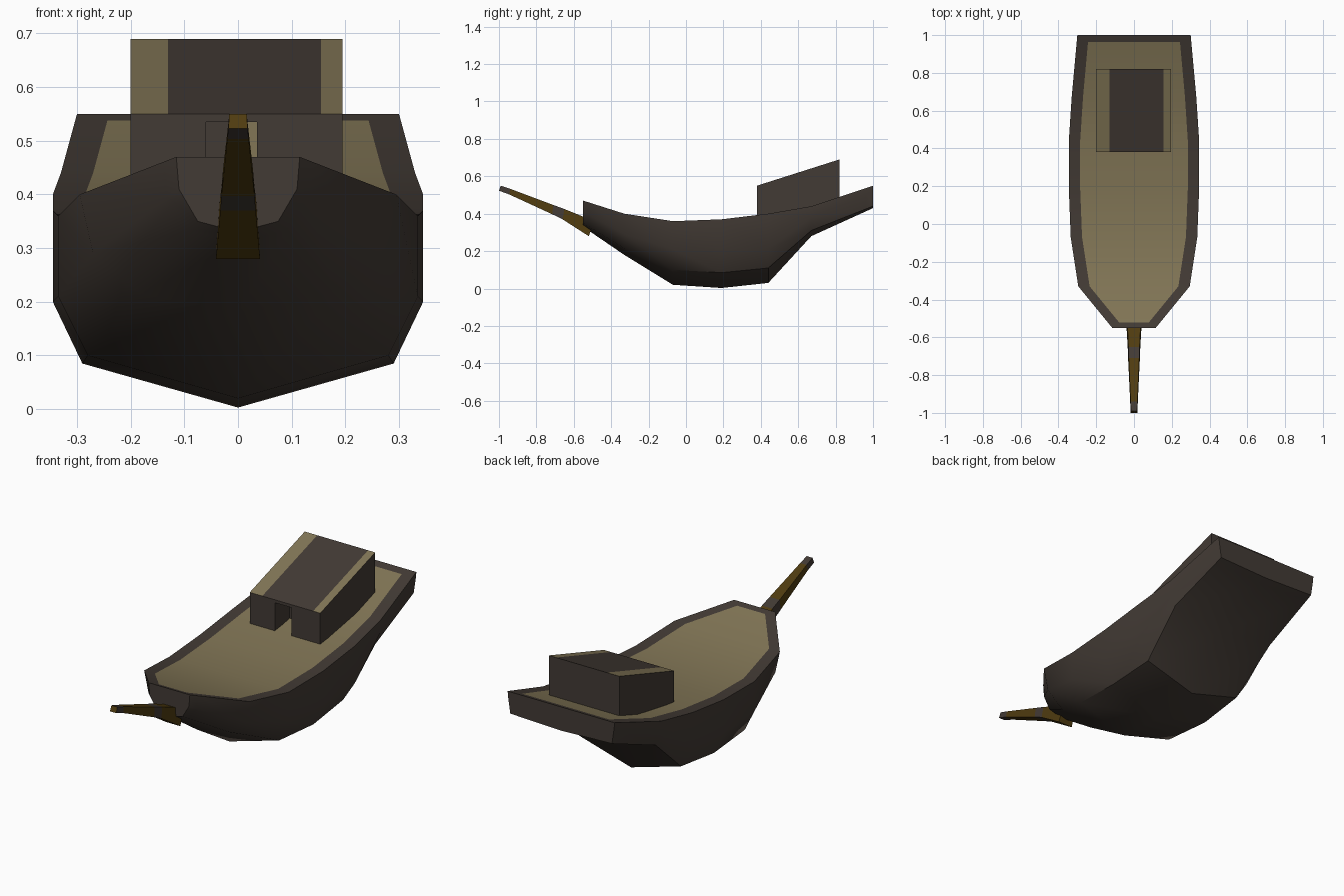
import bpy, bmesh, math
from mathutils import Vector

cube = bpy.data.objects.get("Cube")
if cube:
    bpy.data.objects.remove(cube, do_unlink=True)


def material(name, rgb):
    m = bpy.data.materials.new(name)
    m.use_nodes = True
    m.diffuse_color = (*rgb, 1)
    m.node_tree.nodes["Principled BSDF"].inputs["Base Color"].default_value = (*rgb, 1)
    return m


DARK = material("dark_wood", (0.055, 0.043, 0.035))
TAN = material("tan_planks", (0.223, 0.181, 0.093))
GOLD = material("dull_gold", (0.08, 0.045, 0.005))


def finish(name, bm, mats, angle=None):
    bmesh.ops.recalc_face_normals(bm, faces=bm.faces)
    mesh = bpy.data.meshes.new(name)
    bm.to_mesh(mesh)
    bm.free()
    for m in mats:
        mesh.materials.append(m)
    ob = bpy.data.objects.new(name, mesh)
    bpy.context.collection.objects.link(ob)
    if angle:
        bpy.ops.object.select_all(action='DESELECT')
        ob.select_set(True)
        bpy.context.view_layer.objects.active = ob
        bpy.ops.object.shade_smooth_by_angle(angle=math.radians(angle))
    return ob


def loft(bm, rings, paint):
    """Bridge closed rings of points; paint(ring, side) gives the material."""
    rows = [[bm.verts.new(p) for p in r] for r in rings]
    n = len(rows[0])
    for i, (a, b) in enumerate(zip(rows, rows[1:])):
        for j in range(n):
            k = (j + 1) % n
            f = bm.faces.new((a[j], a[k], b[k], b[j]))
            f.material_index = paint(i, j)
    return [bm.faces.new(rows[0]), bm.faces.new(rows[-1])]


def box(bm, x0, x1, y0, y1, z0, z1):
    rings = [[(x0, y, z0), (x1, y, z0), (x1, y, z1), (x0, y, z1)] for y in (y0, y1)]
    loft(bm, rings, lambda i, j: 0)


# Hull stations: y, then (half width, height) of sheer, side, chine, and keel height
STATIONS = [
    (-0.55, (0.115, 0.47), (0.11, 0.41), (0.075, 0.35), 0.33),
    (-0.33, (0.295, 0.40), (0.27, 0.29), (0.18, 0.215), 0.18),
    (-0.07, (0.335, 0.36), (0.335, 0.21), (0.28, 0.10), 0.02),
    (0.19, (0.345, 0.37), (0.345, 0.20), (0.29, 0.085), 0.003),
    (0.44, (0.345, 0.40), (0.345, 0.21), (0.28, 0.11), 0.03),
    (0.67, (0.33, 0.44), (0.33, 0.38), (0.30, 0.31), 0.28),
    (1.0, (0.30, 0.55), (0.297, 0.52), (0.285, 0.44), 0.43),
]


def mix(a, b, t):
    return tuple(Vector(a).lerp(Vector(b), t))


def blend(a, b, t):
    return (a[0] + (b[0] - a[0]) * t, *[mix(p, q, t) for p, q in zip(a[1:4], b[1:4])],
            a[4] + (b[4] - a[4]) * t)


# Extra stations just inside bow and stern give the deck its end margins
stations = [STATIONS[0], blend(*STATIONS[:2], 0.13), *STATIONS[1:-1],
            blend(*STATIONS[-2:], 0.89), STATIONS[-1]]


def hull_ring(y, sheer, side, chine, keel):
    inner = (sheer[0] - 0.06, sheer[1])
    half = [inner, sheer, side, chine]
    right = [(x, y, z) for x, z in half]
    left = [(-x, y, z) for x, z in reversed(half)]
    return right + [(0, y, keel)] + left


last = len(stations) - 2
bm = bmesh.new()
loft(bm, [hull_ring(*s) for s in stations],
     lambda i, j: 1 if j == 8 and 0 < i < last else 0)
finish("hull", bm, [DARK, TAN], 35)

# Cabin with sloping roof, light strips along both roof edges
bm = bmesh.new()
xs = [-0.20, -0.13, 0.155, 0.195]
rings = [[(-0.20, y, 0.38), (0.195, y, 0.38)] + [(x, y, z) for x in reversed(xs)]
         for y, z in ((0.38, 0.55), (0.82, 0.69))]
loft(bm, rings, lambda i, j: 1 if j in (2, 4) else 0)
cabin = finish("cabin", bm, [DARK, TAN])

# Doorway recess cut into the cabin front
bm = bmesh.new()
box(bm, -0.06, 0.035, 0.30, 0.50, 0.30, 0.535)
cutter = finish("doorway_cutter", bm, [DARK])
cutter.hide_render = True
cut = cabin.modifiers.new("doorway", 'BOOLEAN')
cut.operation = 'DIFFERENCE'
cut.solver = 'EXACT'
cut.object = cutter
bpy.context.view_layer.objects.active = cabin
bpy.ops.object.modifier_apply(modifier=cut.name)
bpy.data.objects.remove(cutter, do_unlink=True)

# Light plank at the back of the doorway
bm = bmesh.new()
box(bm, 0.018, 0.035, 0.494, 0.502, 0.39, 0.535)
finish("doorway_plank", bm, [TAN])

# Bowsprit: tapered beam with dark bands; points are y, z below, y, z above, half width
SPAR = [(-0.52, 0.28, -0.49, 0.36, 0.041),
        (-0.66, 0.37, -0.65, 0.425, 0.033),
        (-0.715, 0.397, -0.71, 0.447, 0.031),
        (-0.945, 0.503, -0.94, 0.533, 0.02),
        (-1.0, 0.523, -0.99, 0.55, 0.018)]
bm = bmesh.new()
rings = [[(-w, y0, z0), (w, y0, z0), (w * 0.9, y1, z1), (-w * 0.9, y1, z1)]
         for y0, z0, y1, z1, w in SPAR]
loft(bm, rings, lambda i, j: i % 2)
finish("bowsprit", bm, [GOLD, DARK])
